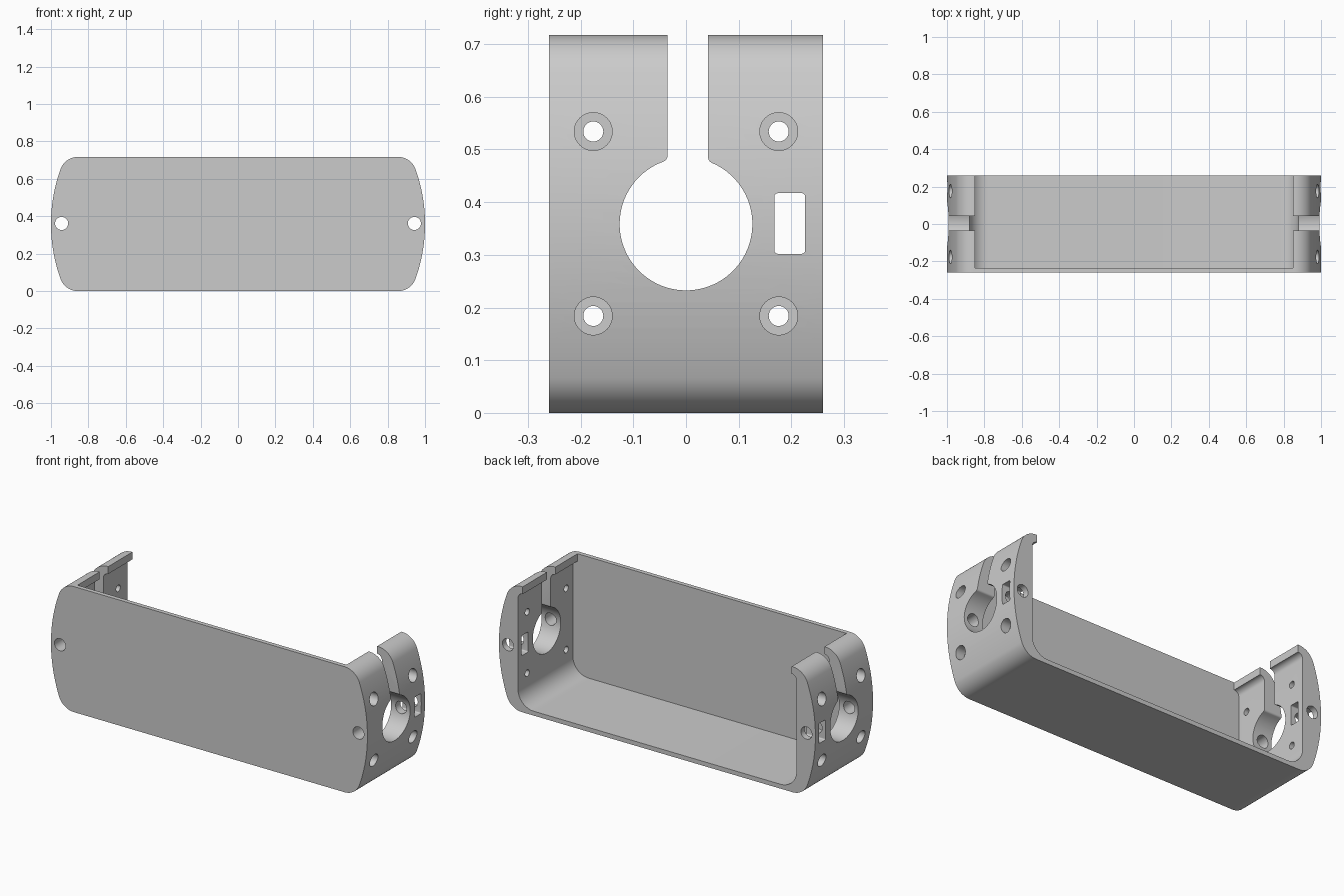
import bpy, bmesh, math
from mathutils import Vector

cube = bpy.data.objects.get("Cube")
if cube:
    bpy.data.objects.remove(cube, do_unlink=True)

HEIGHT, DEPTH, MID = 0.717, 0.26, 0.3585

grey = bpy.data.materials.new("light grey plastic")
grey.use_nodes = True
grey.diffuse_color = (0.6, 0.6, 0.6, 1)
grey.node_tree.nodes["Principled BSDF"].inputs["Base Color"].default_value = (0.6, 0.6, 0.6, 1)


def arc(cx, cy, r, start, end, n):
    """Points on an arc, angles in radians."""
    return [(cx + r * math.cos(start + (end - start) * i / n),
             cy + r * math.sin(start + (end - start) * i / n)) for i in range(n + 1)]


def mirrored(half):
    """Close a half profile across the middle."""
    return half + [(-x, z) for x, z in reversed(half)]


def prism(name, profile, axis, lo, hi):
    """Extrude a 2D profile along x (profile is y, z) or y (profile is x, z)."""
    bm = bmesh.new()
    place = (lambda a, b: (lo, a, b)) if axis == "x" else (lambda a, b: (a, lo, b))
    face = bm.faces.new([bm.verts.new(place(a, b)) for a, b in profile])
    step = Vector((hi - lo, 0, 0)) if axis == "x" else Vector((0, hi - lo, 0))
    out = bmesh.ops.extrude_face_region(bm, geom=[face])
    moved = [v for v in out["geom"] if isinstance(v, bmesh.types.BMVert)]
    bmesh.ops.translate(bm, verts=moved, vec=step)
    bmesh.ops.recalc_face_normals(bm, faces=bm.faces)
    mesh = bpy.data.meshes.new(name)
    bm.to_mesh(mesh)
    bm.free()
    mesh.materials.append(grey)
    obj = bpy.data.objects.new(name, mesh)
    bpy.context.collection.objects.link(obj)
    return obj


def circle(cx, cy, r, n=40):
    return arc(cx, cy, r, 0, 2 * math.pi, n)[:-1]


# Outer shell: bulging ends blended into rounded corners
BULGE, CORNER = 0.87, 0.1
rise = MID - CORNER
reach = math.sqrt((BULGE - CORNER) ** 2 - rise ** 2)
tilt = math.atan2(rise, reach)
corner_x = 1 - BULGE + reach
half = (arc(corner_x, CORNER, CORNER, -math.pi / 2, -tilt, 14)
        + arc(1 - BULGE, MID, BULGE, -tilt, tilt, 24)[1:]
        + arc(corner_x, HEIGHT - CORNER, CORNER, tilt, math.pi / 2, 14)[1:])
body = prism("enclosure_body", mirrored(half), "y", -DEPTH, DEPTH)

cutters = []

# Inner cavity, open at the back and top, with a lip at the top of each end
WALL, LIP, FLOOR = 0.88, 0.85, 0.025
half = (arc(WALL - 0.1, FLOOR + 0.1, 0.1, -math.pi / 2, 0, 14)
        + arc(LIP, 0.645, WALL - LIP, 0, math.pi / 2, 6) + [(LIP, 0.8)])
cutters.append(prism("cavity_cutter", mirrored(half), "y", -0.235, 0.4))

# Keyhole: round opening joined to an open slot by small fillets
R, F = 0.126, 0.012
right, left = 0.042, -0.035


def slot_fillet(edge):
    """Fillet centre height and tangent angle for a slot edge distance."""
    y = edge + F
    z = math.sqrt((R + F) ** 2 - y ** 2)
    return y, z, math.atan2(z, y)


ly, lz, la = slot_fillet(-left)
ry, rz, ra = slot_fillet(right)
keyhole = arc(0, MID, R, math.pi - la, 2 * math.pi + ra, 64)
keyhole += arc(ry, MID + rz, F, math.pi + ra, math.pi, 6)[1:]
keyhole += [(right, 0.8), (left, 0.8)]
keyhole += arc(-ly, MID + lz, F, 0, -la, 6)[:-1]
cutters.append(prism("keyhole_cutter", keyhole, "x", -1.2, 1.2))

# Rectangular port with rounded corners
port = []
for i, (y, z) in enumerate([(0.22, 0.411), (0.174, 0.411), (0.174, 0.308), (0.22, 0.308)]):
    port += arc(y, z, 0.006, i * math.pi / 2, (i + 1) * math.pi / 2, 4)
cutters.append(prism("port_cutter", port, "x", -1.2, 1.2))

# Counterbored screw holes in both ends
for y in (-0.176, 0.176):
    for z in (0.184, 0.534):
        cutters.append(prism("screw_cutter", circle(y, z, 0.019, 32), "x", -1.2, 1.2))
        for side in (-1, 1):
            cutters.append(prism("counterbore_cutter", circle(y, z, 0.036),
                                 "x", side * 0.93, side * 1.2))

# Long holes running front to back through each end
for side in (-1, 1):
    cutters.append(prism("long_hole_cutter", circle(side * 0.943, MID + 0.003, 0.035),
                         "y", -0.4, 0.4))

# Cut everything from the body
bpy.ops.object.select_all(action="DESELECT")
bpy.context.view_layer.objects.active = body
body.select_set(True)
for cutter in cutters:
    mod = body.modifiers.new("cut", "BOOLEAN")
    mod.operation, mod.solver, mod.object = "DIFFERENCE", "EXACT", cutter
    bpy.ops.object.modifier_apply(modifier=mod.name)
    bpy.data.objects.remove(cutter, do_unlink=True)

bpy.ops.object.shade_smooth_by_angle(angle=math.radians(30))
